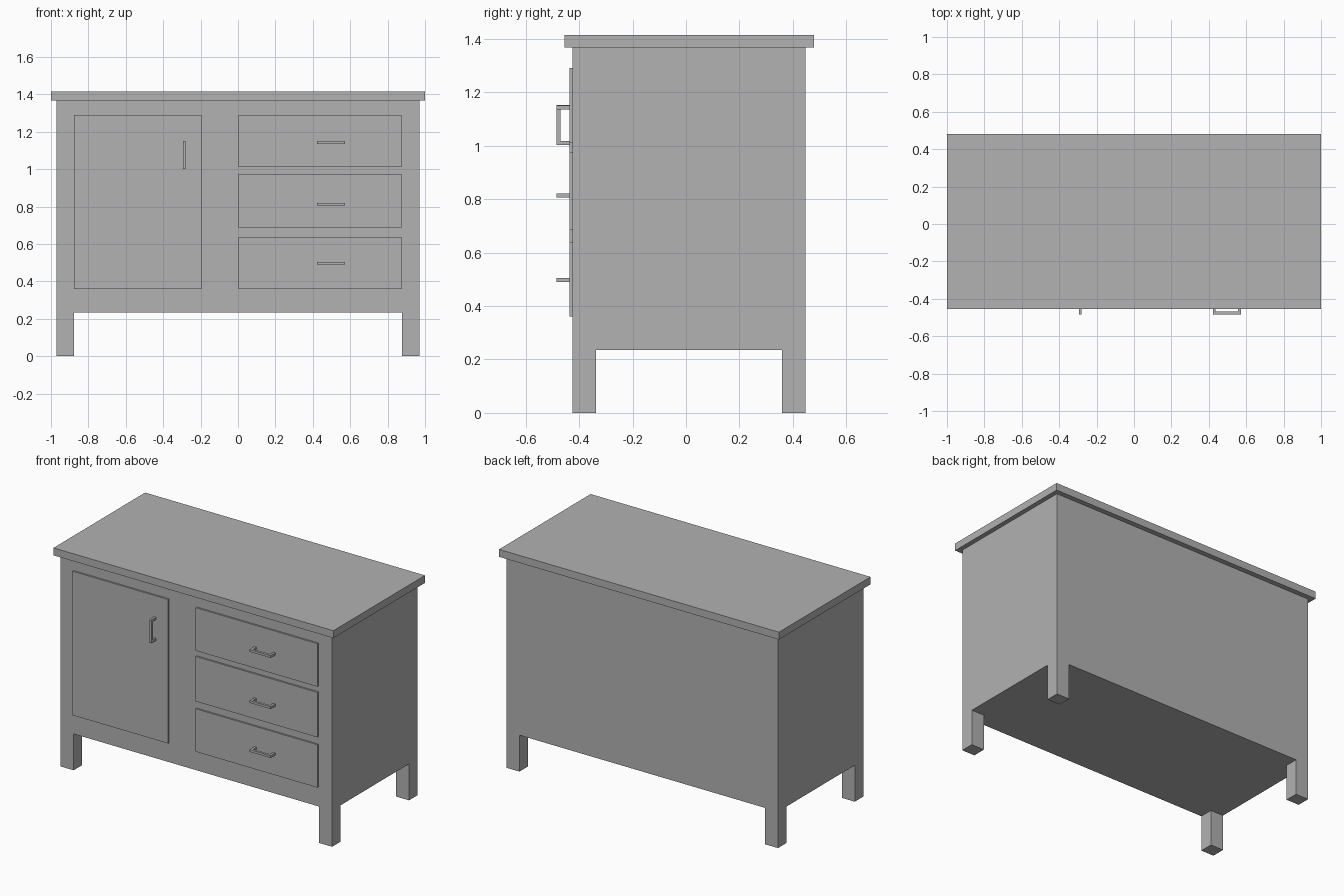
import bpy
import bmesh
from mathutils import Vector

cube = bpy.data.objects.get("Cube")
if cube:
    bpy.data.objects.remove(cube, do_unlink=True)

# Single flat colour
grey = bpy.data.materials.new("plain_grey")
grey.use_nodes = True
colour = (0.445, 0.445, 0.445, 1)
grey.diffuse_color = colour
grey.node_tree.nodes["Principled BSDF"].inputs["Base Color"].default_value = colour


def add_box(bm, low, high):
    low, high = Vector(low), Vector(high)
    verts = bmesh.ops.create_cube(bm, size=1)["verts"]
    for v in verts:
        v.co = (low + high) / 2 + v.co * (high - low)


def finish(name, bm):
    bmesh.ops.recalc_face_normals(bm, faces=bm.faces)
    mesh = bpy.data.meshes.new(name)
    bm.to_mesh(mesh)
    bm.free()
    mesh.materials.append(grey)
    obj = bpy.data.objects.new(name, mesh)
    bpy.context.collection.objects.link(obj)
    return obj


def box(name, low, high):
    bm = bmesh.new()
    add_box(bm, low, high)
    return finish(name, bm)


# Main dimensions
side, back, front = 0.97, 0.447, -0.425
leg_x, leg_back, leg_front = 0.877, 0.36, -0.337
belly, under_top, top = 0.235, 1.367, 1.415
panel_y, grip_y = -0.436, -0.484
bar = 0.015

# Cabinet body: cut the base into a grid and pull the corners down as legs
bm = bmesh.new()
add_box(bm, (-side, front, belly), (side, back, under_top))
cuts = [((x, 0, 0), (1, 0, 0)) for x in (-leg_x, leg_x)]
cuts += [((0, y, 0), (0, 1, 0)) for y in (leg_front, leg_back)]
for point, normal in cuts:
    bmesh.ops.bisect_plane(bm, geom=bm.verts[:] + bm.edges[:] + bm.faces[:],
                           plane_co=point, plane_no=normal)
corners = []
for f in bm.faces:
    c = f.calc_center_median()
    if c.z < belly + 0.001 and abs(c.x) > leg_x and not leg_front < c.y < leg_back:
        corners.append(f)
for f in corners:
    pulled = bmesh.ops.extrude_discrete_faces(bm, faces=[f])["faces"][0]
    for v in pulled.verts:
        v.co.z = 0
bmesh.ops.remove_doubles(bm, verts=bm.verts, dist=0.0001)
bmesh.ops.dissolve_limit(bm, angle_limit=0.01, verts=bm.verts, edges=bm.edges)
finish("cabinet_body", bm)

# Overhanging top
box("worktop", (-1, -0.455, under_top), (1, 0.48, top))


def handle(name, x, z, width, height):
    """Bar pull: a straight grip standing on two end posts."""
    bm = bmesh.new()
    x0, x1, z0, z1 = x - width / 2, x + width / 2, z - height / 2, z + height / 2
    add_box(bm, (x0, grip_y, z0), (x1, grip_y + bar, z1))
    if width > height:
        posts = [(x0, x0 + bar, z0, z1), (x1 - bar, x1, z0, z1)]
    else:
        posts = [(x0, x1, z0, z0 + bar), (x0, x1, z1 - bar, z1)]
    for a, b, c, d in posts:
        add_box(bm, (a, grip_y + bar, c), (b, panel_y, d))
    finish(name, bm)


# Door on the right, with an upright pull
box("door", (-0.877, panel_y, 0.36), (-0.195, front, 1.29))
handle("door_handle", -0.287, 1.077, bar, 0.15)

# Three drawers on the left, each with a level pull
drawers = {"bottom": (0.36, 0.637, 0.497), "middle": (0.685, 0.975, 0.813),
           "top": (1.012, 1.29, 1.143)}
for level, (low, high, grip) in drawers.items():
    box(level + "_drawer", (0.003, panel_y, low), (0.873, front, high))
    handle(level + "_drawer_handle", 0.497, grip, 0.15, bar)
